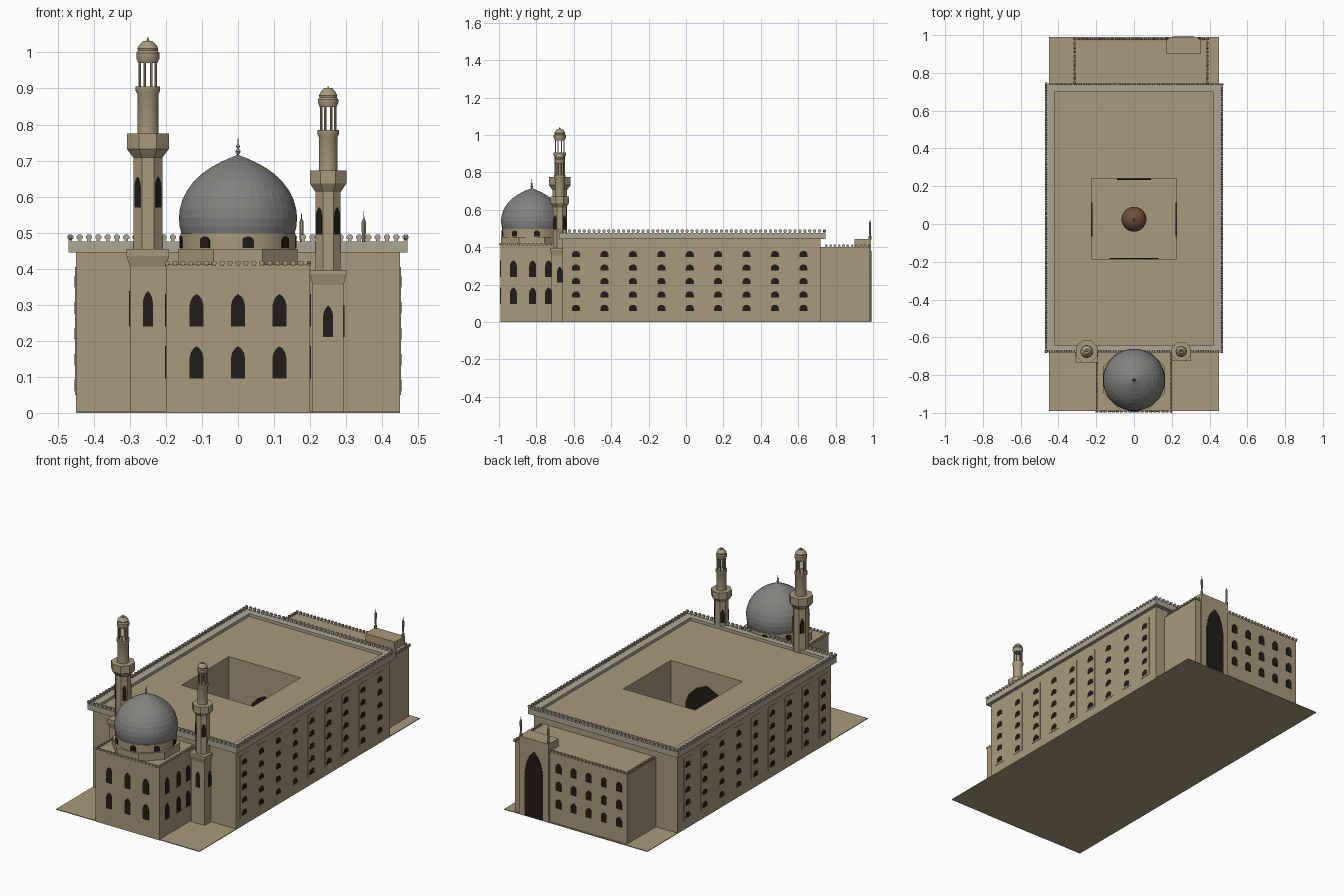
import bpy, bmesh
from math import sin, cos, pi, radians, hypot
from mathutils import Matrix, Vector

if "Cube" in bpy.data.objects:
    bpy.data.objects.remove(bpy.data.objects["Cube"])


def mat(name, c):
    m = bpy.data.materials.new(name)
    m.diffuse_color = (*c, 1)
    m.use_nodes = True
    m.node_tree.nodes["Principled BSDF"].inputs["Base Color"].default_value = m.diffuse_color
    return m


STONE = mat("sandstone", (0.40, 0.32, 0.20))
TRIM = mat("pale_trim", (0.42, 0.38, 0.29))
GREY = mat("dome_grey", (0.22, 0.22, 0.21))
DARK = mat("dark_opening", (0.015, 0.012, 0.009))
BROWN = mat("fountain_brown", (0.16, 0.08, 0.045))


def finish(name, bm, m, smooth=False):
    bmesh.ops.remove_doubles(bm, verts=bm.verts, dist=1e-6)
    bmesh.ops.recalc_face_normals(bm, faces=bm.faces)
    me = bpy.data.meshes.new(name)
    bm.to_mesh(me)
    bm.free()
    ob = bpy.data.objects.new(name, me)
    bpy.context.collection.objects.link(ob)
    me.materials.append(m)
    if smooth:
        bpy.ops.object.select_all(action='DESELECT')
        bpy.context.view_layer.objects.active = ob
        ob.select_set(True)
        bpy.ops.object.shade_smooth_by_angle(angle=radians(35))
    return ob


def add_box(bm, x0, x1, y0, y1, z0, z1):
    mtx = Matrix.Translation(((x0 + x1) / 2, (y0 + y1) / 2, (z0 + z1) / 2))
    bmesh.ops.create_cube(bm, size=1, matrix=mtx @ Matrix.Diagonal((x1 - x0, y1 - y0, z1 - z0, 1)))


def boxes(name, specs, m=STONE):
    bm = bmesh.new()
    for s in specs:
        add_box(bm, *s)
    return finish(name, bm, m)


def frame(name, outer, inner, z0, z1, m):
    """Rectangular block with a rectangular hole."""
    bm = bmesh.new()

    def loop(r, z):
        x0, x1, y0, y1 = r
        return [bm.verts.new((x, y, z)) for x, y in ((x0, y0), (x1, y0), (x1, y1), (x0, y1))]
    rings = [loop(outer, z0), loop(outer, z1), loop(inner, z1), loop(inner, z0)]
    for k in range(4):
        a, b = rings[k], rings[(k + 1) % 4]
        for i in range(4):
            j = (i + 1) % 4
            bm.faces.new((a[i], a[j], b[j], b[i]))
    return finish(name, bm, m)


def add_lathe(bm, profile, n, x, y):
    """Revolve (radius, z); for few sides the radius is the apothem, flat side to the front."""
    k = 1 / cos(pi / n) if n <= 8 else 1
    rings = [[bm.verts.new((x + r * k * cos(pi / n + 2 * pi * i / n), y + r * k * sin(pi / n + 2 * pi * i / n), z))
              for i in range(n)] for r, z in profile]
    for a, b in zip(rings, rings[1:]):
        for i in range(n):
            j = (i + 1) % n
            bm.faces.new((a[i], a[j], b[j], b[i]))
    bm.faces.new(rings[0])
    bm.faces.new(rings[-1])
    bmesh.ops.dissolve_degenerate(bm, dist=1e-6, edges=bm.edges)


def lathe(name, profile, n, x, y, m=STONE, smooth=False):
    bm = bmesh.new()
    add_lathe(bm, [(max(r, 2e-4), z) for r, z in profile], n, x, y)
    return finish(name, bm, m, smooth)


POINTED = [(-.5, 0), (.5, 0), (.5, .66), (.42, .8), (.25, .92), (0, 1), (-.25, .92), (-.42, .8), (-.5, .66)]
ROUND = [(-.5, 0), (.5, 0), (.5, .4), (.43, .7), (.25, .92), (0, 1), (-.25, .92), (-.43, .7), (-.5, .4)]
MERLON = [(-.3, 0), (.3, 0), (.3, .35), (.5, .5), (.5, .75), (.25, 1), (-.25, 1), (-.5, .75), (-.5, .5), (-.3, .35)]


def plates(name, outline, items, m, t0=-.004, t1=.002):
    """Extruded outlines; item = (x, y, z, facing angle in degrees, width, height)."""
    bm = bmesh.new()
    for x, y, z, ang, w, h in items:
        mtx = Matrix.Translation((x, y, z)) @ Matrix.Rotation(radians(ang), 4, 'Z')
        back, front = [[bm.verts.new(mtx @ Vector((t, u * w, v * h))) for u, v in outline] for t in (t0, t1)]
        bm.faces.new(back)
        bm.faces.new(front)
        for i in range(len(outline)):
            j = (i + 1) % len(outline)
            bm.faces.new((back[i], back[j], front[j], front[i]))
    return finish(name, bm, m)


def merlons(name, path, z, w, h, step, m=STONE):
    items = []
    for (xa, ya), (xb, yb) in zip(path, path[1:]):
        n = round(hypot(xb - xa, yb - ya) / step)
        ang = 0 if xa == xb else 90
        items += [(xa + (xb - xa) * i / n, ya + (yb - ya) * i / n, z, ang, w, h) for i in range(n)]
    items.append((*path[-1], z, 0, w, h))
    plates(name, MERLON, items, m, -.005, .005)


# Base plate and main block with courtyard
boxes("base_plate", [(-.45, .45, -.99, .99, 0, .004)])
COURT = (-.225, .225, -.185, .24)
frame("main_block", (-.45, .45, -.66, .72), COURT, 0, .46, STONE)
frame("main_cornice", (-.47, .47, -.68, .745), (-.42, .42, -.64, .70), .445, .476, TRIM)
merlons("main_battlements", [(-.465, -.675), (.465, -.675), (.465, .74), (-.465, .74), (-.465, -.675)],
        .474, .017, .021, .026, TRIM)

# Side wall panels with stacked windows
cols = [.02 + .152 * (i - 4) for i in range(9)]
boxes("wall_panels", [(s * .45 - .002, s * .45 + .002, y - .037, y + .037, .05, .405) for s in (-1, 1) for y in cols])
plates("side_windows", ROUND, [(s * .451, y, .06 + .072 * k, 0 if s > 0 else 180, .043, .032)
                               for s in (-1, 1) for y in cols for k in range(5)], DARK)

# Courtyard arches and fountain
plates("courtyard_arches", POINTED, [(0, -.185, .004, 90, .26, .37), (0, .24, .004, -90, .18, .29),
                                     (-.225, .025, .004, 0, .18, .29), (.225, .025, .004, 180, .18, .29)],
       DARK, -.002, .006)
lathe("fountain_base", [(.05, .004), (.05, .085)], 8, 0, .025)
lathe("fountain_dome", [(.066, .085)] + [(.066 * cos(a), .09 + .07 * sin(a)) for a in
                                         [i * pi / 16 for i in range(8)]] + [(.004, .165), (0, .18)],
      24, 0, .025, BROWN, True)

# Rear annex
boxes("rear_annex", [(-.315, .39, .71, .98, 0, .40)])
merlons("annex_battlements", [(.39, .75), (.39, .98), (-.315, .98), (-.315, .75)], .398, .014, .016, .022)
plates("annex_windows", POINTED, [(-.265 + .095 * i, .98, .09 + .1 * k, 90, .036, .055)
                                  for i in range(5) for k in range(3)], DARK)

# Portal with pinnacles
boxes("portal", [(.17, .355, .90, .99, 0, .445)])
plates("portal_door", POINTED, [(.2625, .99, .004, 90, .115, .375)], DARK)
for x in (.176, .349):
    lathe("portal_pinnacle", [(.007, .44), (.007, .46), (.004, .463), (.006, .51), (.006, .53), (.0015, .54), (0, .56)],
          8, x, .984)

# Domed tomb chamber
DY = -.825
boxes("tomb_chamber", [(-.2, .2, -.992, -.65, 0, .412)])
merlons("tomb_battlements", [(-.197, -.69), (-.197, -.992), (.197, -.992), (.197, -.69)], .408, .015, .014, .022)
wins = [(x, -.992, -90) for x in (-.115, 0, .115)]
wins += [(s * .2, y, 0 if s > 0 else 180) for s in (-1, 1) for y in (-.923, -.82, -.735)]
plates("tomb_windows", POINTED, [(x, y, z, a, .038, .09) for x, y, a in wins for z in (.095, .24)], DARK)
lathe("dome_octagon", [(.165, .41), (.165, .455)], 8, 0, DY)
lathe("dome_drum", [(.16, .455), (.16, .497)], 48, 0, DY, STONE, True)
da = [-90 + 10 + 45 * i for i in range(8)]
plates("drum_windows", POINTED, [(.16 * cos(radians(a)), DY + .16 * sin(radians(a)), .458, a, .032, .032)
                                 for a in da], DARK)
lathe("main_dome", [(.156, .492), (.162, .515), (.1645, .54), (.162, .565), (.154, .593), (.142, .617),
                    (.124, .641), (.102, .662), (.077, .68), (.05, .695), (.025, .706), (0, .716)],
      40, 0, DY, GREY)
lathe("dome_finial", [(.006, .708), (.003, .717), (.008, .725), (.003, .733), (.006, .739), (.002, .745), (0, .767)],
      12, 0, DY)


def minaret(side, x, base, shaft, b, z, win):
    """b = square half width, z = levels from flare to tip, shaft = octagon apothem."""
    y = -.675
    z0, z1, z2, z3, z4, z5, z6, z7 = z
    f, r = shaft * 1.45, shaft * .74
    lathe(side + "_minaret_base", [(b, 0), (b, z0), (base, z0 + .03), (base, z1)], 4, x, y)
    lathe(side + "_minaret_shaft", [(shaft, z1), (shaft, z2 - .012), (f * .85, z2), (f, z2 + .012), (f, z3)], 8, x, y)
    lathe(side + "_minaret_tower", [(r, z3), (r, z4 - .02), (r * 1.15, z4 - .012), (r * 1.15, z4)], 24, x, y, STONE, True)
    # Open lantern: ring of columns around a thin core
    bm = bmesh.new()
    for i in range(8):
        a = pi / 8 + i * pi / 4
        add_lathe(bm, [(.0035, z4), (.0035, z5)], 8, x + r * .82 * cos(a), y + r * .82 * sin(a))
    finish(side + "_lantern_columns", bm, STONE)
    c = r * 1.1
    lathe(side + "_lantern_cap", [(r * .9, z5 - .004), (c, z5 + .008), (c, z6 - .006), (c * .85, z6), (c * .9, z6 + .006),
                                  (c * .72, z6 + .016), (c * .4, z6 + .026), (.003, z7 - .016), (.004, z7 - .01), (0, z7)],
          20, x, y, STONE, True)
    wz, wh, sz, sh = win
    out = 180 if x < 0 else 0
    plates(side + "_base_windows", POINTED, [(x, y - b, wz, -90, .028, wh),
                                             (x + (b if x > 0 else -b), y, wz, out, .028, wh)], DARK)
    plates(side + "_shaft_windows", POINTED, [(x + shaft * cos(radians(a)), y + shaft * sin(radians(a)), sz, a, .022, sh)
                                              for a in (45, 135, 225, 315)], DARK)


minaret("left", -.25, .059, .04, .05, (.405, .455, .72, .775, .905, .975, 1.005, 1.043), (.24, .098, .57, .085))
minaret("right", .25, .051, .035, .043, (.355, .397, .625, .672, .785, .852, .875, .907), (.21, .088, .495, .075))
